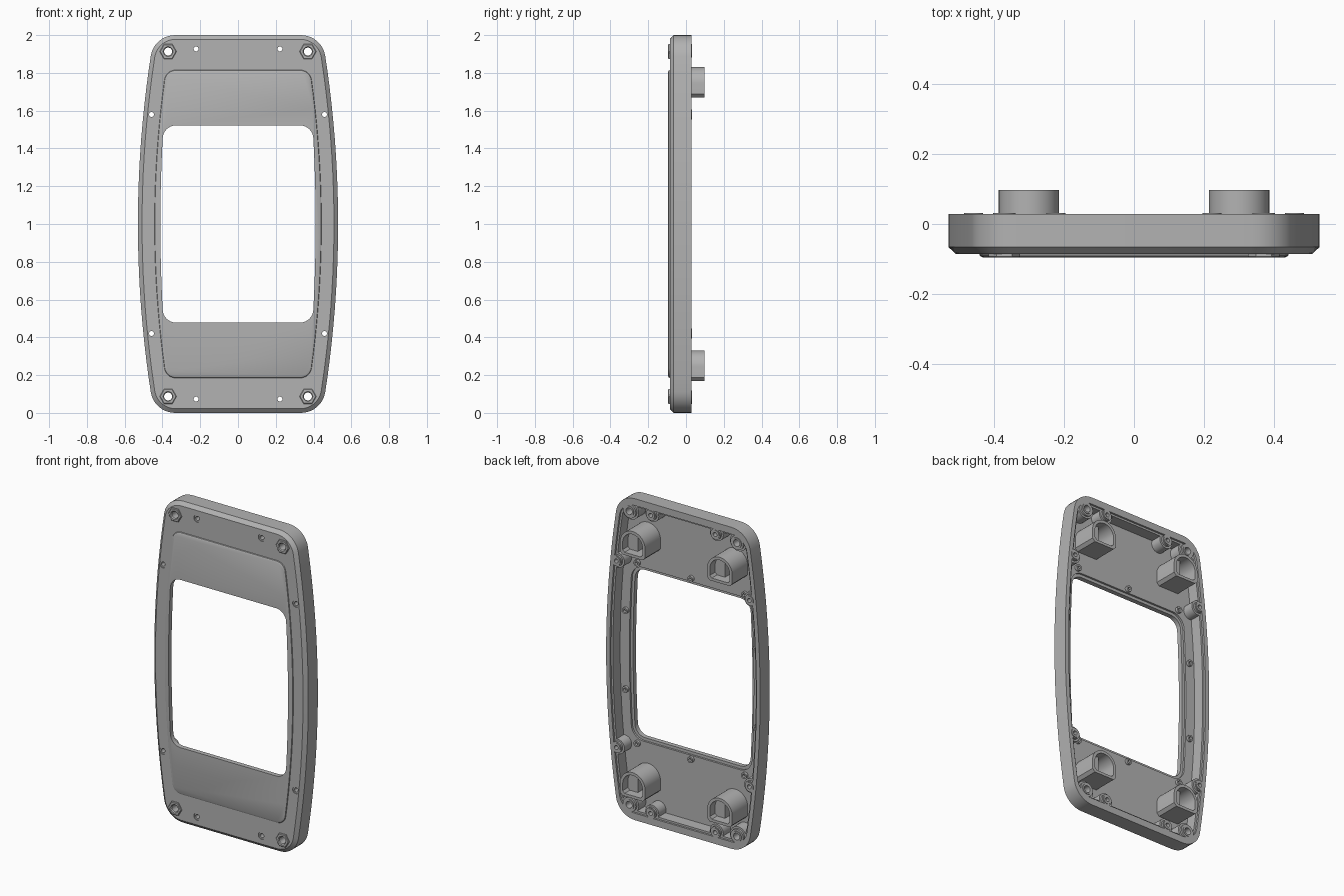
import bpy, bmesh
from math import sin, cos, tan, atan, pi, radians

if "Cube" in bpy.data.objects:
    bpy.data.objects.remove(bpy.data.objects["Cube"], do_unlink=True)

grey = bpy.data.materials.new("plain grey")
grey.use_nodes = True
grey.diffuse_color = (0.45, 0.45, 0.45, 1)
grey.node_tree.nodes["Principled BSDF"].inputs["Base Color"].default_value = grey.diffuse_color

FRONT, FACE, FLOOR, BACK, TIP = -0.096, -0.086, -0.055, 0.028, 0.097
MID = 1.0


# ---- outlines in the x/z plane, around the middle of the frame ----
def bowed(mid, half_h, bow, r, side=10, arc=8):
    """Rounded rectangle whose long sides bow outward."""
    a = 0
    for _ in range(6):
        s = half_h - r * (1 - sin(a))
        a = atan(2 * bow * s)
    pts = [(mid - bow * (s * i / side) ** 2, s * i / side) for i in range(1, side + 1)]
    cx, cz = pts[-1][0] - r * cos(a), s - r * sin(a)
    for i in range(1, arc + 1):
        t = a + (pi / 2 - a) * i / arc
        pts.append((cx + r * cos(t), cz + r * sin(t)))
    top = pts + [(-x, z) for x, z in reversed(pts)]
    return top + [(-x, -z) for x, z in top]


def circle(r, x=0, z=0, n=24):
    return [(x + r * cos(2 * pi * i / n), z + r * sin(2 * pi * i / n)) for i in range(n)]


def hexagon(r, x, z, n=24):
    pts = []
    for i in range(n):
        t = 2 * pi * i / n
        d = r * cos(pi / 6) / cos(t % (pi / 3) - pi / 6)
        pts.append((x + d * cos(t), z + d * sin(t)))
    return pts


def socket_outline(r, drop, x, z):
    """Round top, straight sides and a flat bottom with cut corners."""
    c = r * 0.2
    pts = [(r * cos(pi * i / 20), r * sin(pi * i / 20)) for i in range(21)]
    pts += [(-r, c - drop), (c - r, -drop), (r - c, -drop), (r, c - drop)]
    return [(x + px, z + pz) for px, pz in pts]


# ---- solids ----
def loft(name, loops, closed=False):
    """Skin a list of (outline, y); cap the ends, or join them into a ring."""
    bm = bmesh.new()
    rows = [[bm.verts.new((x, y, z + MID)) for x, z in o] for o, y in loops]
    pairs = list(zip(rows, rows[1:]))
    if closed:
        pairs.append((rows[-1], rows[0]))
    else:
        bm.faces.new(rows[0])
        bm.faces.new(rows[-1])
    for a, b in pairs:
        for i in range(len(a)):
            j = (i + 1) % len(a)
            bm.faces.new((a[i], a[j], b[j], b[i]))
    bmesh.ops.recalc_face_normals(bm, faces=bm.faces)
    mesh = bpy.data.meshes.new(name)
    bm.to_mesh(mesh)
    bm.free()
    mesh.materials.append(grey)
    obj = bpy.data.objects.new(name, mesh)
    bpy.context.collection.objects.link(obj)
    return obj


def prism(name, outline, y0, y1):
    return loft(name, [(outline, y0), (outline, y1)])


def ring(name, outer, inner, y0, y1):
    return loft(name, [(outer, y0), (outer, y1), (inner, y1), (inner, y0)], closed=True)


def cut(obj, cutter, keep=False):
    mod = obj.modifiers.new("cut", "BOOLEAN")
    mod.operation, mod.solver, mod.object = "DIFFERENCE", "EXACT", cutter
    bpy.context.view_layer.objects.active = obj
    bpy.ops.object.modifier_apply(modifier=mod.name)
    if not keep:
        bpy.data.objects.remove(cutter, do_unlink=True)


def four(x, z):
    return [(sx * x, sz * z) for sx in (1, -1) for sz in (1, -1)]


corner_bolts = four(0.37, 0.913)
small_bolts = four(0.222, 0.927) + four(0.458, 0.58)

# Frame shell with a chamfered front edge
outer = bowed(0.53, 1.0, 0.086, 0.13)
shell = loft("frame_shell", [(bowed(0.508, 0.978, 0.086, 0.112), FACE),
                             (outer, -0.066), (outer, BACK)])


# Rear pocket that leaves a boss round every bolt, then a shallow ledge on its rim
def pocket(grow, y0):
    cutter = prism("pocket_cutter", bowed(0.492 + grow, 0.945 + grow, 0.086, 0.09 + grow), y0, 0.06)
    for spots, r in ((corner_bolts, 0.056), (small_bolts, 0.046)):
        for x, z in spots:
            cut(cutter, prism("boss_cutter", circle(r - grow, x, z), -0.2, 0.2))
    return cutter


cut(shell, pocket(0, FLOOR))
cut(shell, pocket(0.012, BACK - 0.012))

# Raised front panel with a soft edge
panel = loft("front_panel", [(bowed(0.442, 0.815, 0.09, 0.06), FACE),
                             (bowed(0.440, 0.813, 0.09, 0.06), -0.091),
                             (bowed(0.430, 0.803, 0.09, 0.05), FRONT)])

# Window opening and its rear ledge
cut(shell, prism("ledge_cutter", bowed(0.428, 0.54, 0.06, 0.085), FLOOR - 0.012, 0))
window = prism("window_cutter", bowed(0.411, 0.522, 0.06, 0.07), -0.2, 0.2)
cut(panel, window, keep=True)
cut(shell, window)

# Bolt holes, counterbored at the front, with collars at the back
for x, z in small_bolts:
    wide, narrow = circle(0.022, x, z), circle(0.013, x, z)
    cut(shell, loft("hole_cutter", [(wide, -0.2), (wide, FACE + 0.005),
                                    (narrow, FACE + 0.005), (narrow, 0.2)]))
    ring("bolt_collar", circle(0.027, x, z), narrow, BACK, BACK + 0.004)

# Hexagonal nuts at the corners
for x, z in corner_bolts:
    hole = circle(0.021, x, z)
    cut(shell, prism("hole_cutter", hole, -0.2, 0.2))
    ring("corner_collar", circle(0.032, x, z), hole, BACK, BACK + 0.004)
    loft("corner_nut", [(hexagon(0.045, x, z), FACE), (hexagon(0.045, x, z), -0.093),
                        (hexagon(0.041, x, z), FRONT), (circle(0.026, x, z), FRONT),
                        (hole, -0.091), (hole, FACE)], closed=True)

# Rear sockets with a stepped floor
for x in (-0.3, 0.3):
    for z in (0.745, -0.755):
        big = socket_outline(0.086, 0.075, x, z)
        small = socket_outline(0.068, 0.058, x, z)
        loft("rear_socket", [(big, FLOOR - 0.004), (big, TIP), (small, TIP), (small, FLOOR + 0.006)])
        step = [(x, z - 0.06), (x + 0.07, z - 0.06), (x + 0.07, z + 0.03),
                (x + 0.05, z + 0.055), (x, z + 0.07)]
        prism("socket_step", step, FLOOR, 0.045)

# Small studs round the window
for x, z in four(0.37, 0.562) + four(0.45, 0.245) + [(0, 0.562), (0, -0.562)]:
    ring("window_stud", circle(0.019, x, z, 16), circle(0.009, x, z, 16), FLOOR - 0.002, FLOOR + 0.016)

# Smooth curved walls, keep edges sharp
for obj in bpy.context.collection.objects:
    if obj.type == "MESH" and grey.name in obj.data.materials:
        obj.data.shade_smooth()
        obj.data.set_sharp_from_angle(angle=radians(28))
